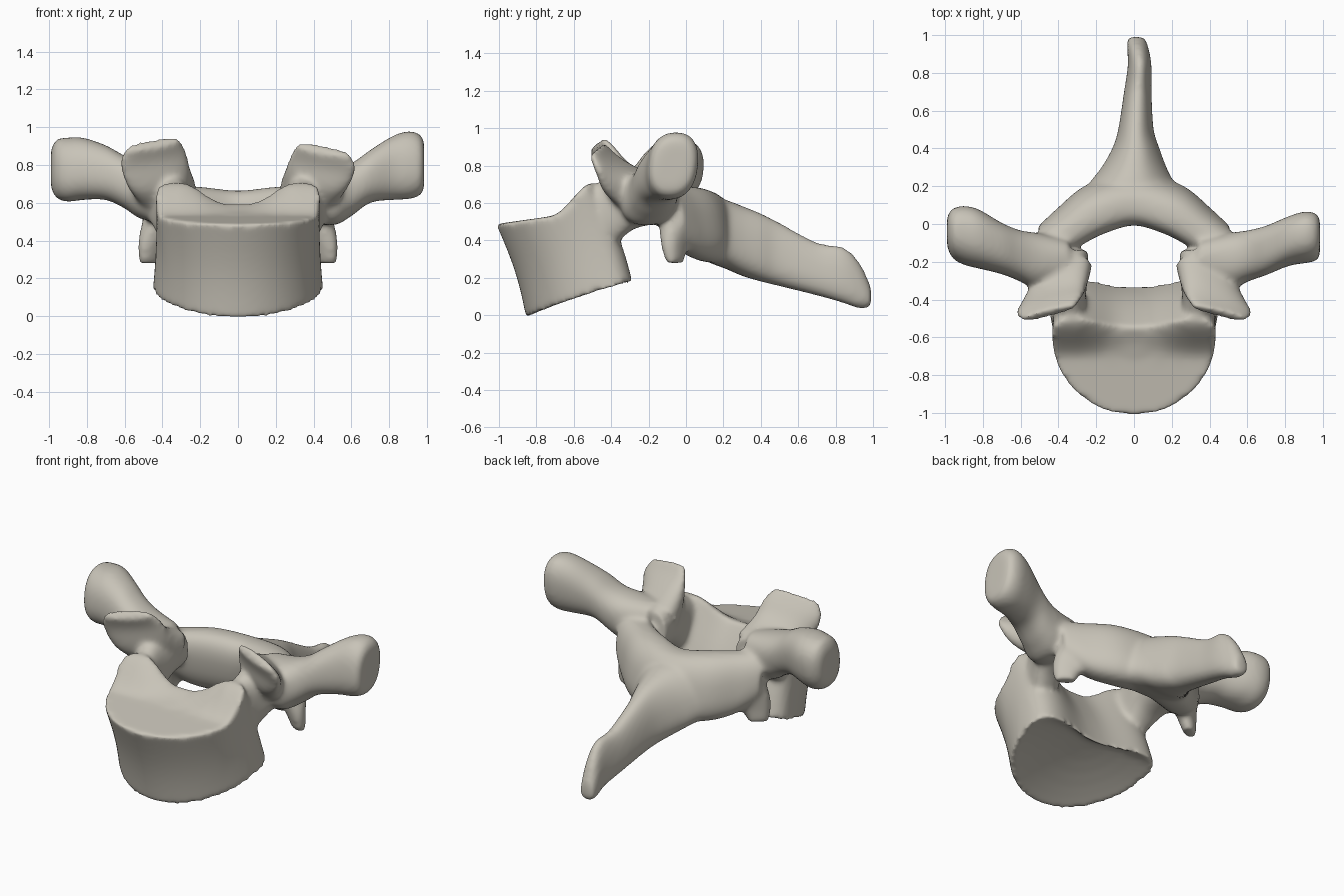
import bpy
import bmesh
from math import cos, sin, pi, copysign
from mathutils import Vector

SIDES = 32
cube = bpy.data.objects.get("Cube")
if cube:
    bpy.data.objects.remove(cube, do_unlink=True)

bm = bmesh.new()


def power(value, exponent):
    return copysign(abs(value) ** exponent, value)


def smoothstep(low, high, value):
    t = min(max((value - low) / (high - low), 0), 1)
    return t * t * (3 - 2 * t)


def loft(rings):
    """Skin a list of equal rings and close both ends."""
    loops = [[bm.verts.new(p) for p in ring] for ring in rings]
    for lower, upper in zip(loops, loops[1:]):
        for i in range(len(lower)):
            j = (i + 1) % len(lower)
            bm.faces.new((lower[i], lower[j], upper[j], upper[i]))
    bm.faces.new(loops[0][::-1])
    bm.faces.new(loops[-1])


def refine(sections, steps=5):
    """Catmull-Rom interpolation between the given sections."""
    rows = [Vector(s) for s in sections]
    rows = [rows[0]] + rows + [rows[-1]]
    result = []
    for a, b, c, d in zip(rows, rows[1:], rows[2:], rows[3:]):
        for k in range(steps):
            t = k / steps
            result.append(b + (c - a) * (t / 2)
                          + (2 * a - 5 * b + 4 * c - d) * (t * t / 2)
                          + (3 * b - a - 3 * c + d) * (t ** 3 / 2))
    return result + [rows[-1]]


def tube(sections, u_axis, v_axis, side=1, boxy=0.85, taper=0.0):
    """Sections are centre x, y, z and two half sizes along the axes."""
    rings = []
    for x, y, z, a, b in refine(sections):
        u = u_axis(x) if callable(u_axis) else Vector(u_axis)
        ring = []
        for k in range(SIDES):
            t = 2 * pi * k / SIDES
            cu, cv = power(cos(t), boxy), power(sin(t), boxy)
            p = Vector((x, y, z)) + u * (a * cu * (1 - taper * cv))
            p += Vector(v_axis) * (b * cv)
            ring.append((p.x * side, p.y, p.z))
        rings.append(ring)
    loft(rings)


# Vertebral body: sheared drum with raised rear lips and a hollow underside
def top_height(x, y):
    rear = smoothstep(-0.72, -0.50, y)
    lip = smoothstep(0.06, 0.30, abs(x))
    return 0.49 + 0.14 * (y + 1) + rear * (0.05 + 0.10 * lip)


def body_ring(height, scale):
    waist = sin(pi * height)
    width = (0.45 - 0.015 * height - 0.01 * waist) * scale
    centre = -0.42 - 0.18 * height
    ring = []
    for k in range(SIDES * 2):
        t = pi * k / SIDES
        if sin(t) < 0:
            x = width * cos(t)
            y = (0.435 - 0.02 * height - 0.02 * waist) * scale * sin(t)
        else:
            x = width * power(cos(t), 0.85)
            y = (0.18 - 0.04 * height + 0.03 * waist) * scale * power(sin(t), 0.6)
            y -= 0.085 * scale * sin(t) ** 6
        y += centre
        low = 0.30 * (y + 0.85) - 0.012 + 0.08 * (1 - scale ** 2) + 0.12 * x * x
        ring.append((x, y, low + (top_height(x, y) - low) * height))
    return ring


insets = [0.1, 0.3, 0.5, 0.7, 0.85, 0.95]
body = [body_ring(0, s) for s in insets]
body += [body_ring(k / 10, 1) for k in range(11)]
body += [body_ring(1, s) for s in reversed(insets)]
loft(body)

# Transverse processes: the two sides differ a little
transverse = {
    1: [(0.34, -0.20, 0.64, 0.11, 0.13), (0.50, -0.20, 0.63, 0.15, 0.15),
        (0.60, -0.17, 0.67, 0.135, 0.14), (0.70, -0.14, 0.74, 0.13, 0.14),
        (0.82, -0.09, 0.785, 0.13, 0.17), (0.91, -0.07, 0.80, 0.135, 0.18),
        (0.97, -0.07, 0.80, 0.12, 0.155), (0.985, -0.07, 0.80, 0.08, 0.11)],
    -1: [(0.34, -0.20, 0.64, 0.11, 0.13), (0.50, -0.20, 0.66, 0.15, 0.15),
         (0.60, -0.17, 0.71, 0.135, 0.14), (0.70, -0.13, 0.76, 0.135, 0.145),
         (0.82, -0.08, 0.78, 0.155, 0.165), (0.90, -0.06, 0.775, 0.155, 0.17),
         (0.96, -0.05, 0.78, 0.13, 0.155), (0.99, -0.04, 0.78, 0.08, 0.10)],
}

for side in (1, -1):
    tube(transverse[side], (0, 1, 0), (0, 0.1, 1), side)

    # Pedicle joining the body to the arch
    tube([(0.32, -0.56, 0.50, 0.08, 0.15), (0.345, -0.41, 0.55, 0.09, 0.19),
          (0.37, -0.28, 0.61, 0.125, 0.15), (0.39, -0.14, 0.62, 0.15, 0.13)],
         (1, 0, 0), (0, 0, 1), side)

    # Upper articular process: tilted thin plate
    rise = 0.02 if side < 0 else -0.01
    tube([(0.37, -0.25, 0.65, 0.15, 0.115), (0.42, -0.37, 0.735, 0.17, 0.085),
          (0.45, -0.43, 0.825 + rise, 0.175, 0.045),
          (0.45, -0.475, 0.895 + rise, 0.14, 0.03)],
         (1, -0.25, -0.18), (0, 0.6, 0.8), side)

    # Lower articular process: thin fin below the arch
    tube([(0.38, -0.03, 0.55, 0.12, 0.09), (0.42, -0.05, 0.44, 0.11, 0.07),
          (0.45, -0.06, 0.36, 0.09, 0.05), (0.47, -0.06, 0.28, 0.06, 0.035)],
         (0.8, -0.6, 0), (0.6, 0.8, 0), side)

# Lamina: curved sloping plate closing the canal behind
half_arch = [(0.45, -0.10, 0.56, 0.10, 0.14), (0.35, -0.02, 0.51, 0.11, 0.18),
             (0.20, 0.08, 0.485, 0.13, 0.20)]
mirrored = [(-x, y, z, a, b) for x, y, z, a, b in reversed(half_arch)]
tube(half_arch + [(0, 0.13, 0.475, 0.13, 0.19)] + mirrored,
     lambda x: Vector((2 * x, 1, 0)).normalized(), (0, -0.18, 1), boxy=0.8)

# Spinous process: crest line, lower line and half width along its length
spine = [(0.00, 0.06, 0.65, 0.31, 0.29), (0.00, 0.14, 0.635, 0.275, 0.27),
         (-0.01, 0.22, 0.615, 0.245, 0.215), (0.00, 0.30, 0.585, 0.21, 0.165),
         (0.01, 0.40, 0.545, 0.18, 0.12), (0.01, 0.50, 0.495, 0.155, 0.09),
         (0.02, 0.70, 0.39, 0.105, 0.07), (0.03, 0.84, 0.365, 0.065, 0.06),
         (0.02, 0.93, 0.28, 0.035, 0.055), (0.01, 0.99, 0.15, 0.045, 0.045)]
tube([(x, y, (top + low) / 2, w, (top - low) / 2)
      for x, y, top, low, w in spine],
     (1, 0, 0), (0, 0, 1), boxy=0.85, taper=0.25)

bmesh.ops.recalc_face_normals(bm, faces=bm.faces)
mesh = bpy.data.meshes.new("vertebra")
bm.to_mesh(mesh)
bm.free()
bone = bpy.data.objects.new("vertebra", mesh)
bpy.context.collection.objects.link(bone)

# Fuse the parts into one bone and soften the joints
remesh = bone.modifiers.new("fuse", 'REMESH')
remesh.mode = 'VOXEL'
remesh.voxel_size = 0.014
remesh.use_smooth_shade = True
soften = bone.modifiers.new("soften", 'SMOOTH')
soften.factor = 0.5
soften.iterations = 14
graph = bpy.context.evaluated_depsgraph_get()
fused = bpy.data.meshes.new_from_object(bone.evaluated_get(graph))
bone.modifiers.clear()
bone.data = fused
bpy.data.meshes.remove(mesh)
fused.name = "vertebra"
fused.shade_smooth()

# Bone colour
colour = (0.58, 0.55, 0.48, 1)
material = bpy.data.materials.new("bone")
material.use_nodes = True
material.diffuse_color = colour
material.node_tree.nodes["Principled BSDF"].inputs["Base Color"].default_value = colour
fused.materials.clear()
fused.materials.append(material)
